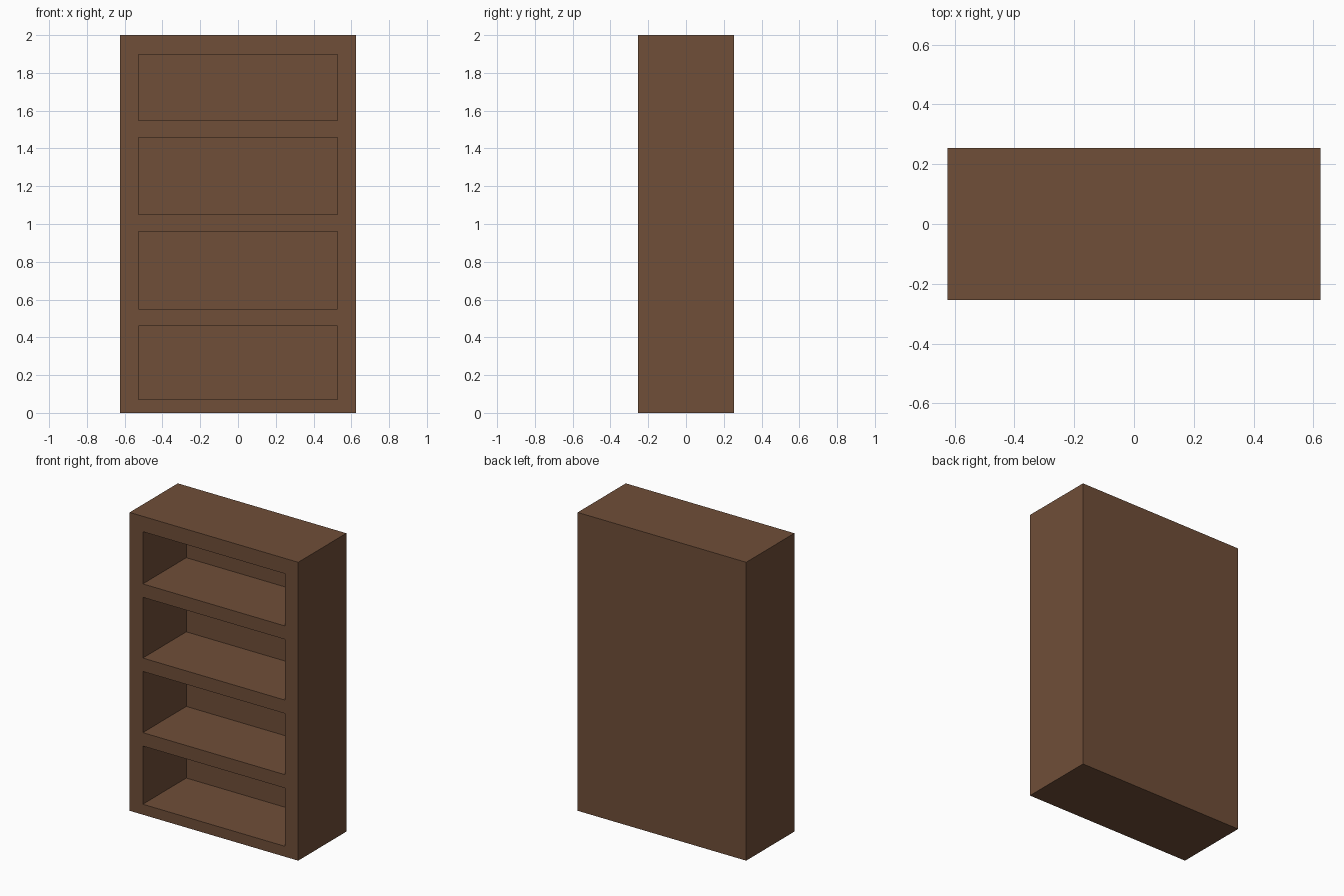
import bpy

if "Cube" in bpy.data.objects:
    bpy.data.objects.remove(bpy.data.objects["Cube"])

WIDTH, DEPTH, HEIGHT = 1.25, 0.51, 2.0
OPEN_X = 0.527          # half width of the compartments
BACK_Y = 0.205          # inner face of the back panel
COMPARTMENTS = [(0.07, 0.46), (0.55, 0.96), (1.05, 1.457), (1.547, 1.897)]


def box(name, x0, x1, y0, y1, z0, z1):
    bpy.ops.mesh.primitive_cube_add(
        size=1, location=((x0 + x1) / 2, (y0 + y1) / 2, (z0 + z1) / 2))
    obj = bpy.context.object
    obj.name = name
    obj.scale = (x1 - x0, y1 - y0, z1 - z0)
    bpy.ops.object.transform_apply(location=True, rotation=False, scale=True)
    return obj


# Solid wooden carcass
bookcase = box("bookcase", -WIDTH / 2, WIDTH / 2, -DEPTH / 2, DEPTH / 2, 0, HEIGHT)
wood = bpy.data.materials.new("brown_wood")
wood.diffuse_color = (0.162, 0.077, 0.04, 1)
wood.use_nodes = True
wood.node_tree.nodes["Principled BSDF"].inputs["Base Color"].default_value = wood.diffuse_color
bookcase.data.materials.append(wood)

# Four open compartments, leaving shelves, sides and back panel
for i, (z0, z1) in enumerate(COMPARTMENTS):
    cutter = box(f"compartment_cutter_{i + 1}", -OPEN_X, OPEN_X,
                 -DEPTH / 2 - 0.1, BACK_Y, z0, z1)
    cutter.data.materials.append(wood)
    cutter.hide_render = True
    bpy.context.view_layer.objects.active = bookcase
    cut = bookcase.modifiers.new("compartment", 'BOOLEAN')
    cut.operation = 'DIFFERENCE'
    cut.solver = 'EXACT'
    cut.object = cutter
    bpy.ops.object.modifier_apply(modifier=cut.name)
    bpy.data.objects.remove(cutter, do_unlink=True)
